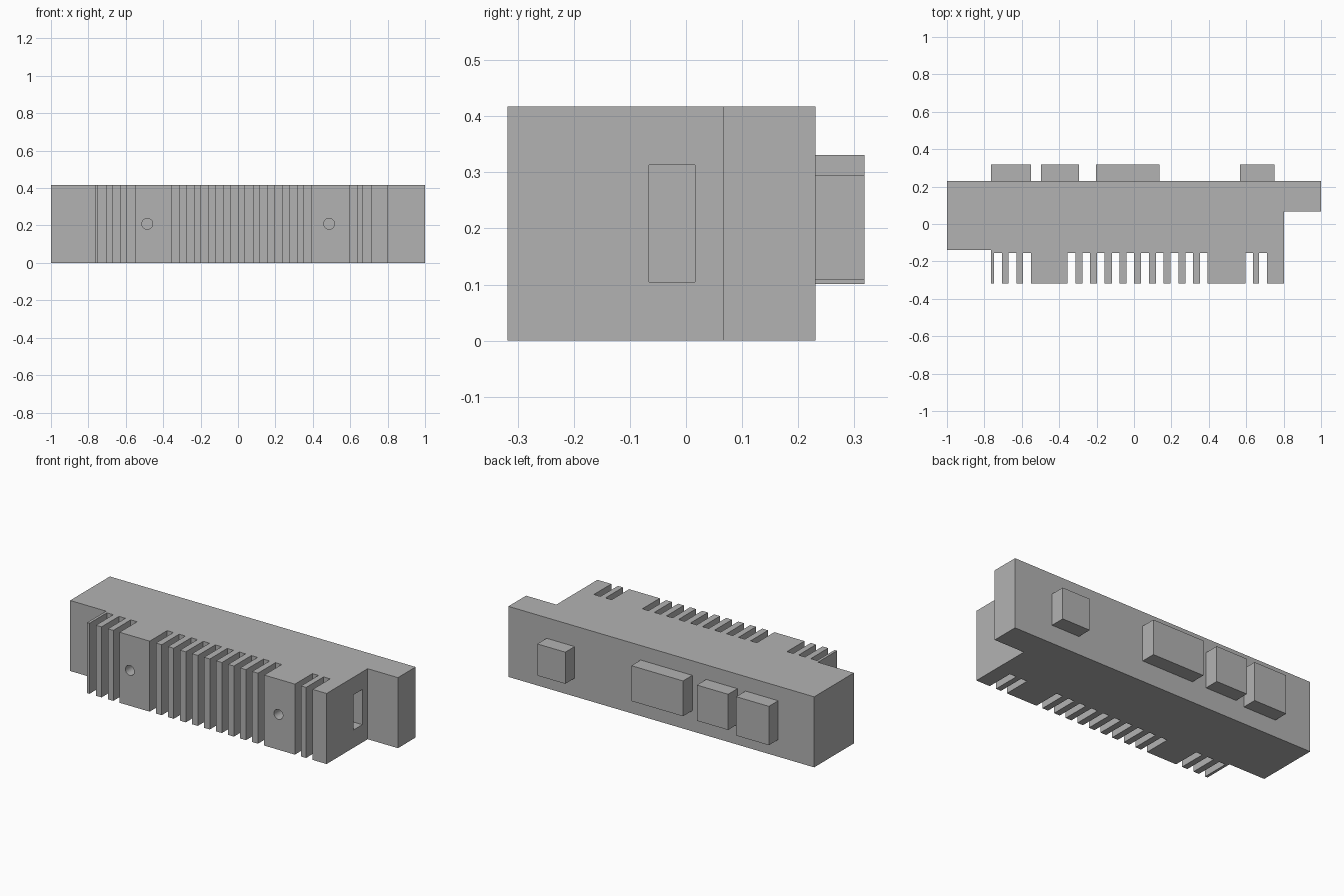
import bpy, bmesh
from mathutils import Matrix, Vector

cube = bpy.data.objects.get("Cube")
if cube:
    bpy.data.objects.remove(cube, do_unlink=True)

HEIGHT = 0.417
BACK, FRONT, SLOT_FLOOR = 0.231, -0.318, -0.155

grey = bpy.data.materials.new("plain grey")
grey.use_nodes = True
colour = (0.45, 0.45, 0.45, 1)
grey.diffuse_color = colour
grey.node_tree.nodes["Principled BSDF"].inputs["Base Color"].default_value = colour


def finish(name, bm):
    bmesh.ops.recalc_face_normals(bm, faces=bm.faces)
    mesh = bpy.data.meshes.new(name)
    bm.to_mesh(mesh)
    bm.free()
    mesh.materials.append(grey)
    obj = bpy.data.objects.new(name, mesh)
    bpy.context.collection.objects.link(obj)
    return obj


def box(name, low, high):
    low, high = Vector(low), Vector(high)
    bm = bmesh.new()
    place = Matrix.Translation((low + high) / 2) @ Matrix.Diagonal((*(high - low), 1))
    bmesh.ops.create_cube(bm, size=1, matrix=place)
    return finish(name, bm)


def cut(target, cutter):
    mod = target.modifiers.new(cutter.name, "BOOLEAN")
    mod.operation = "DIFFERENCE"
    mod.solver = "EXACT"
    mod.object = cutter
    cutter.hide_render = True
    cutter.hide_set(True)


# Cooling slots: left group, long middle row, right group
slots = [(-0.749, -0.707), (-0.67, -0.628), (-0.593, -0.552)]
slots += [(-0.355 + 0.0787 * i, -0.314 + 0.0787 * i) for i in range(10)]
slots += [(0.595, 0.635), (0.668, 0.711)]

# Housing: slotted plan outline raised to full height
outline = [(-1, BACK), (-1, -0.14), (-0.765, -0.14), (-0.765, FRONT)]
for a, b in slots:
    outline += [(a, FRONT), (a, SLOT_FLOOR), (b, SLOT_FLOOR), (b, FRONT)]
outline += [(0.802, FRONT), (0.802, 0.066), (1, 0.066), (1, BACK)]

bm = bmesh.new()
base = bm.faces.new([bm.verts.new((x, y, 0)) for x, y in outline])
raised = bmesh.ops.extrude_face_region(bm, geom=[base], use_keep_orig=True)
top = [v for v in raised["geom"] if isinstance(v, bmesh.types.BMVert)]
bmesh.ops.translate(bm, verts=top, vec=(0, 0, HEIGHT))
housing = finish("housing", bm)

# Round screw holes in the two wide front blocks
for side, x in (("right", -0.485), ("left", 0.487)):
    bm = bmesh.new()
    place = Matrix.Translation((x, FRONT, 0.209)) @ Matrix.Rotation(1.5707963, 4, "X")
    bmesh.ops.create_cone(bm, cap_ends=True, segments=32, radius1=0.029,
                          radius2=0.029, depth=0.3, matrix=place)
    cut(housing, finish(side + "_screw_hole_cutter", bm))

# Rectangular socket in the left end
cut(housing, box("end_socket_cutter", (0.65, -0.066, 0.105), (0.9, 0.016, 0.313)))

# Connector blocks on the back
connectors = {
    "outer_connector": (-0.765, -0.551, 0.101, 0.331),
    "middle_connector": (-0.498, -0.294, 0.12, 0.331),
    "wide_connector": (-0.203, 0.135, 0.122, 0.331),
    "small_connector": (0.567, 0.75, 0.108, 0.295),
}
for name, (x0, x1, z0, z1) in connectors.items():
    box(name, (x0, BACK - 0.02, z0), (x1, 0.318, z1))
